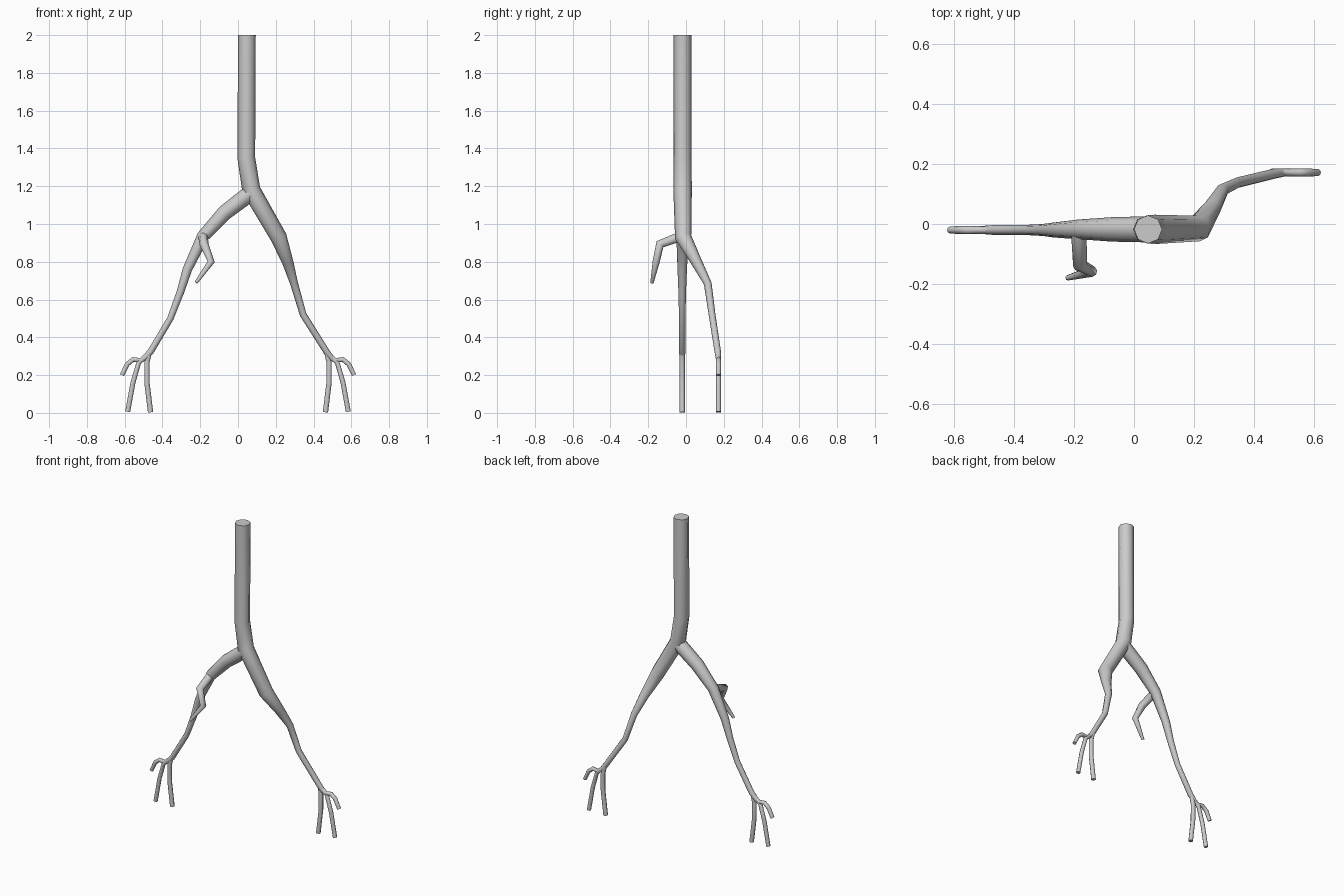
import bpy, bmesh, math
from mathutils import Vector

SIDES = 8


def tube(name, pts):
    """Closed tapered tube through (x, y, z, radius) points."""
    P = [Vector(p[:3]) for p in pts]
    bm = bmesh.new()
    rings, ref = [], Vector((0.0, 1.0, 0.0))
    if abs((P[1] - P[0]).normalized().y) > 0.8:
        ref = Vector((1.0, 0.0, 0.0))
    for i, p in enumerate(P):
        t = Vector((0, 0, 0))
        if i > 0:
            t += (P[i] - P[i - 1]).normalized()
        if i < len(P) - 1:
            t += (P[i + 1] - P[i]).normalized()
        t.normalize()
        u = (ref - t * ref.dot(t)).normalized()
        v = t.cross(u)
        ref = u
        ring = []
        for k in range(SIDES):
            a = 2 * math.pi * k / SIDES
            ring.append(bm.verts.new(p + (u * math.cos(a) + v * math.sin(a)) * pts[i][3]))
        rings.append(ring)
    for a, b in zip(rings, rings[1:]):
        for k in range(SIDES):
            n = (k + 1) % SIDES
            bm.faces.new((a[k], a[n], b[n], b[k]))
    bm.faces.new(rings[0])
    bm.faces.new(rings[-1])
    bmesh.ops.recalc_face_normals(bm, faces=bm.faces)
    me = bpy.data.meshes.new(name)
    bm.to_mesh(me)
    bm.free()
    ob = bpy.data.objects.new(name, me)
    bpy.context.collection.objects.link(ob)
    bpy.ops.object.select_all(action='DESELECT')
    ob.select_set(True)
    bpy.context.view_layer.objects.active = ob
    bpy.ops.object.shade_smooth_by_angle(angle=math.radians(50))
    return ob


# Trunk running on into the right limb, which swings backwards
tube("trunk_and_right_limb", [
    (0.047, -0.018, 2.0, 0.047), (0.044, -0.018, 1.35, 0.047),
    (0.070, -0.018, 1.18, 0.049), (0.215, -0.015, 0.93, 0.044),
    (0.263, 0.055, 0.80, 0.030), (0.297, 0.115, 0.685, 0.021),
    (0.345, 0.138, 0.52, 0.018), (0.468, 0.168, 0.325, 0.017),
    (0.500, 0.172, 0.285, 0.014)])

# Left limb
tube("left_limb", [
    (0.068, -0.018, 1.165, 0.044), (-0.07, -0.018, 1.06, 0.041),
    (-0.185, -0.018, 0.935, 0.033), (-0.268, -0.020, 0.76, 0.025),
    (-0.305, -0.020, 0.64, 0.020), (-0.358, -0.020, 0.50, 0.017),
    (-0.462, -0.020, 0.325, 0.017), (-0.500, -0.020, 0.285, 0.014)])

# Short crooked twig on the front of the left limb
tube("side_twig", [
    (-0.185, -0.018, 0.938, 0.026), (-0.180, -0.138, 0.893, 0.024),
    (-0.142, -0.158, 0.80, 0.019), (-0.222, -0.180, 0.690, 0.009)])

# Three end rootlets on each limb
for side, s, y in (("left", -1, -0.020), ("right", 1, 0.172)):
    rootlets = {
        "inner": [(0.468, 0.325, 0.013), (0.482, 0.27, 0.014),
                  (0.482, 0.16, 0.014), (0.463, 0.003, 0.014)],
        "middle": [(0.49, 0.295, 0.012), (0.525, 0.268, 0.013),
                   (0.556, 0.16, 0.013), (0.584, 0.006, 0.013)],
        "outer": [(0.475, 0.315, 0.012), (0.515, 0.278, 0.013),
                  (0.555, 0.283, 0.013), (0.586, 0.258, 0.013),
                  (0.614, 0.200, 0.012)],
    }
    for part, path in rootlets.items():
        tube(f"{side}_{part}_rootlet", [(s * x, y, z, r) for x, z, r in path])
